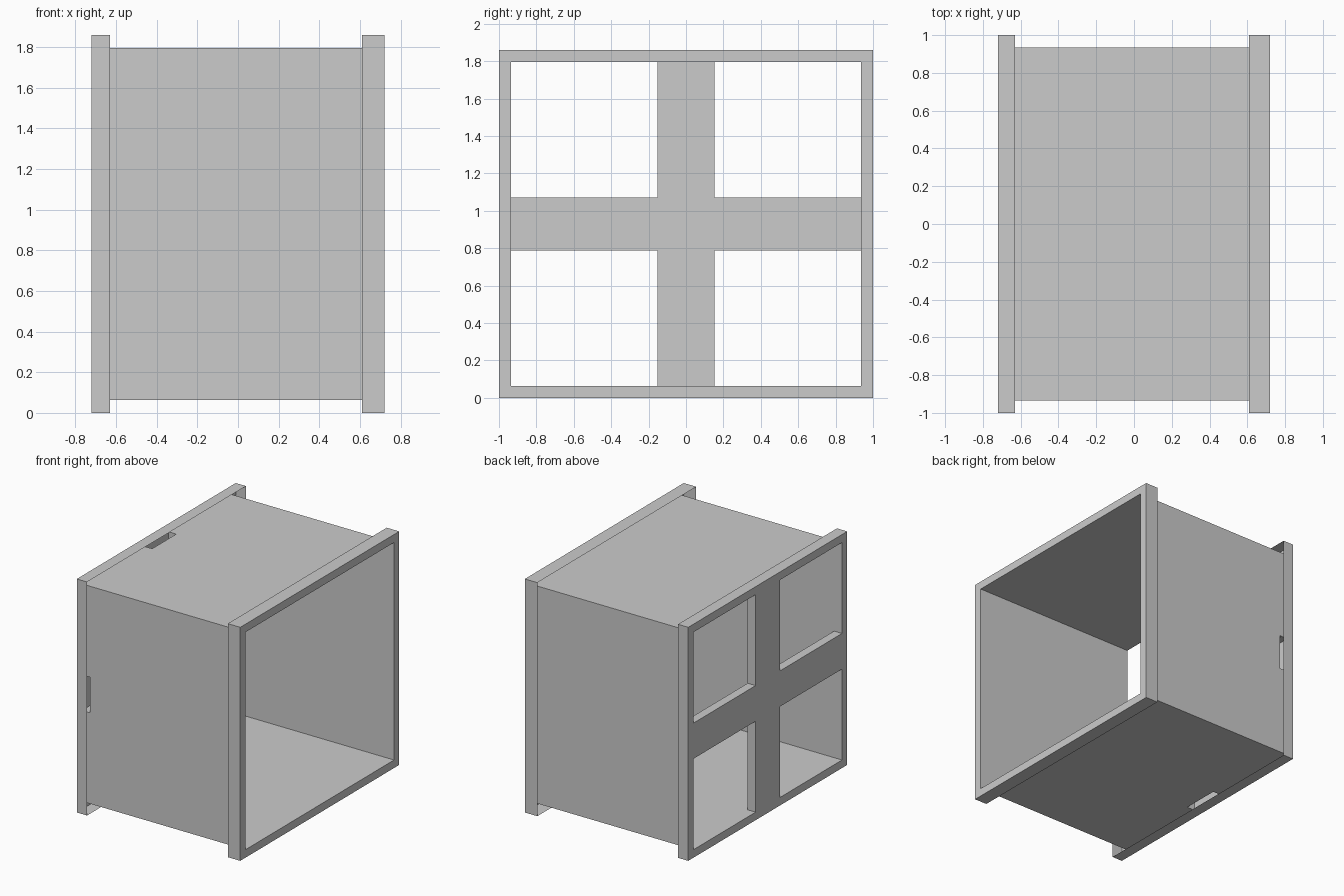
import bpy

if "Cube" in bpy.data.objects:
    bpy.data.objects.remove(bpy.data.objects["Cube"])

X0, X1 = -0.72, 0.72            # open ends of the box
ZC = 0.93                       # height of the centre line
OY, OZ = 1.0, 0.93              # collar outer half sizes
IY, IZ = 0.935, 0.866           # box wall half sizes
BY, BZ = 0.152, 0.142           # half widths of the two cross bars
XB = -0.65                      # inner face of the cross bars


def make(name, verts, faces):
    """Sheet mesh; z is given relative to the centre line."""
    me = bpy.data.meshes.new(name)
    me.from_pydata([(x, y, z + ZC) for x, y, z in verts], [], faces)
    me.validate()
    ob = bpy.data.objects.new(name, me)
    bpy.context.collection.objects.link(ob)
    return ob


def rect(x, hy, hz):
    return [(x, -hy, -hz), (x, hy, -hz), (x, hy, hz), (x, -hy, hz)]


def band(a, b, n, flip=False, skip=()):
    """Quads joining two loops of n vertices starting at a and b."""
    out = []
    for i in range(n):
        if i not in skip:
            j = (i + 1) % n
            f = (a + i, a + j, b + j, b + i)
            out.append(f[::-1] if flip else f)
    return out


# End collars: outer sleeve and end rim, open on the inward side
for name, end, inner in (("left_collar", X0, -0.63), ("right_collar", X1, 0.61)):
    verts = rect(inner, OY, OZ) + rect(end, OY, OZ) + rect(end, IY, IZ)
    flip = end < 0
    make(name, verts, band(0, 4, 4, flip) + band(4, 8, 4, flip))


# Thin box walls, each notched where a hollow cross bar meets it
def wall(name, half, bar, place, flip):
    pts = [(X0, -half), (X1, -half), (X1, half), (X0, half),
           (X0, bar), (XB, bar), (XB, -bar), (X0, -bar)]
    order = range(8)
    make(name, [place(x, t) for x, t in pts],
         [tuple(reversed(order)) if flip else tuple(order)])


wall("top_panel", IY, BY, lambda x, t: (x, t, IZ), False)
wall("bottom_panel", IY, BY, lambda x, t: (x, t, -IZ), True)
wall("front_panel", IZ, BZ, lambda x, t: (x, -IY, t), False)
wall("back_panel", IZ, BZ, lambda x, t: (x, IY, t), True)

# Hollow cross over the left end, its four bar tips open
plus = [(IY, -BZ), (IY, BZ), (BY, BZ), (BY, IZ), (-BY, IZ), (-BY, BZ),
        (-IY, BZ), (-IY, -BZ), (-BY, -BZ), (-BY, -IZ), (BY, -IZ), (BY, -BZ)]
verts = [(x, y, z) for x in (X0, XB) for y, z in plus]
make("window_cross", verts,
     [tuple(range(11, -1, -1)), tuple(range(12, 24))]
     + band(0, 12, 12, skip=(0, 3, 6, 9)))
